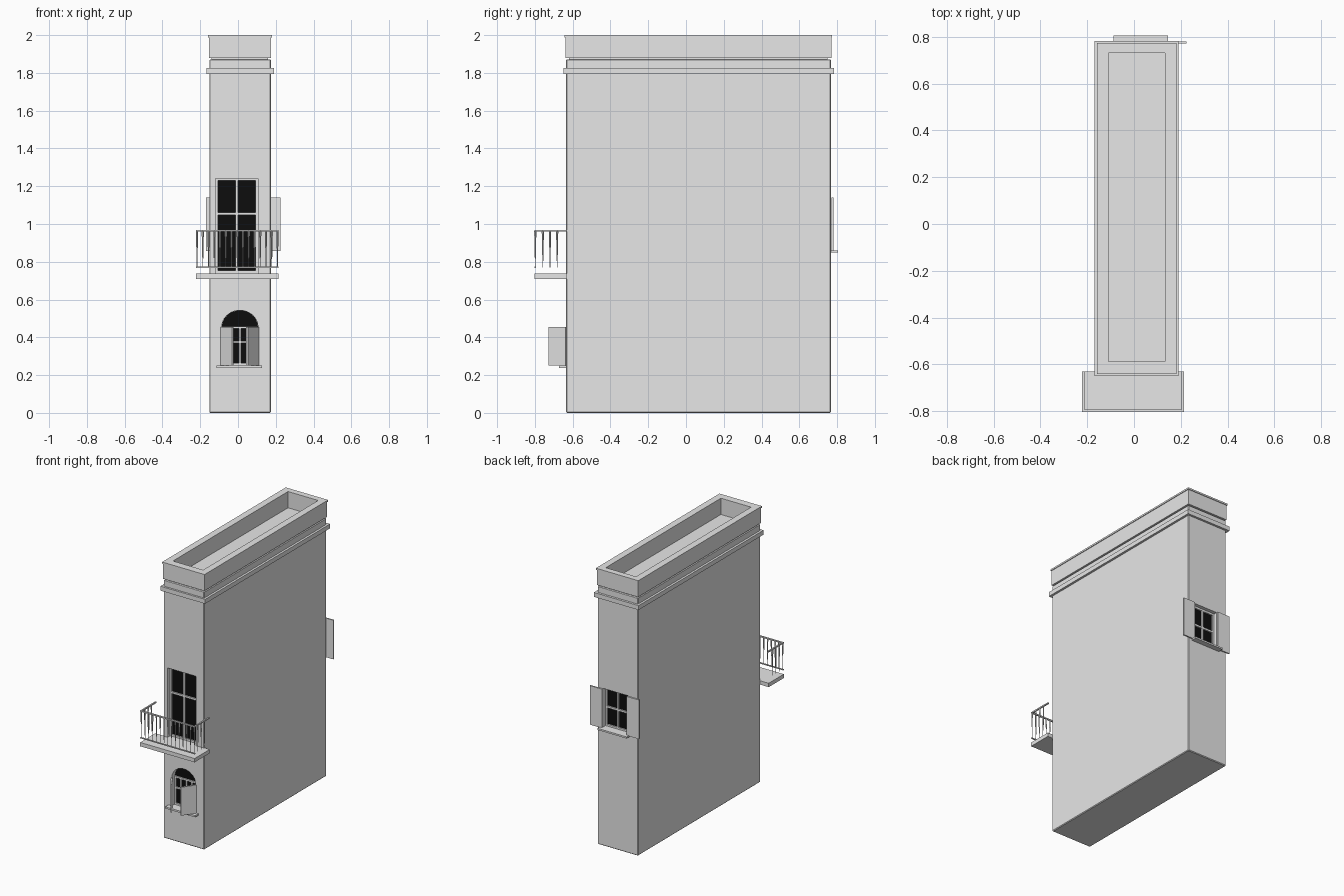
import bpy, bmesh, math
from mathutils import Matrix, Vector

if "Cube" in bpy.data.objects:
    bpy.data.objects.remove(bpy.data.objects["Cube"])


def material(name, c):
    m = bpy.data.materials.new(name)
    m.diffuse_color = (*c, 1)
    m.use_nodes = True
    m.node_tree.nodes["Principled BSDF"].inputs["Base Color"].default_value = m.diffuse_color
    return m


PLASTER = material("grey plaster", (0.8, 0.8, 0.8))
GLASS = material("black glass", (0.004, 0.004, 0.004))


def finish(name, bm, mat):
    bmesh.ops.recalc_face_normals(bm, faces=bm.faces)
    me = bpy.data.meshes.new(name)
    bm.to_mesh(me)
    bm.free()
    me.materials.append(mat)
    ob = bpy.data.objects.new(name, me)
    bpy.context.collection.objects.link(ob)
    return ob


def box(name, x, y, z, mat=PLASTER):
    bm = bmesh.new()
    bmesh.ops.create_cube(bm, size=1)
    for v in bm.verts:
        v.co = Vector([(r[0] + r[1]) / 2 + c * (r[1] - r[0]) for r, c in zip((x, y, z), v.co)])
    return finish(name, bm, mat)


def arch(name, cx, r, z0, spring, y0, y1, mat=PLASTER):
    # straight jambs with a half-round head, extruded along y
    pts = [(cx + r, z0)]
    pts += [(cx + r * math.cos(a), spring + 0.088 * math.sin(a))
            for a in [math.pi * i / 12 for i in range(13)]]
    pts.append((cx - r, z0))
    bm = bmesh.new()
    f = bm.faces.new([bm.verts.new((px, y0, pz)) for px, pz in pts])
    res = bmesh.ops.extrude_face_region(bm, geom=[f])
    bmesh.ops.translate(bm, vec=(0, y1 - y0, 0),
                        verts=[g for g in res["geom"] if isinstance(g, bmesh.types.BMVert)])
    return finish(name, bm, mat)


def cut(ob, cutter):
    cutter.hide_render = True
    mod = ob.modifiers.new("cut", 'BOOLEAN')
    mod.operation, mod.solver, mod.object = 'DIFFERENCE', 'EXACT', cutter
    bpy.context.view_layer.objects.active = ob
    bpy.ops.object.modifier_apply(modifier=mod.name)
    bpy.data.objects.remove(cutter)


def bars(name, x, z, y, cols, rows, w=0.012):
    # outer frame and glazing bars of a window
    y = (y - 0.006, y + 0.006)
    for i in range(cols + 1):
        c = x[0] + w / 2 + (x[1] - x[0] - w) * i / cols
        box(f"{name}_upright_{i}", (c - w / 2, c + w / 2), y, z)
    for c in rows:
        box(f"{name}_crossbar", x, y, (c - w / 2, c + w / 2))


X0, X1, F, B = -0.152, 0.174, -0.635, 0.767

# main block with slightly softened edges
body = box("body", (X0, X1), (F, B), (0, 1.872))
bev = body.modifiers.new("bevel", 'BEVEL')
bev.width, bev.segments = 0.005, 1
bpy.context.view_layer.objects.active = body
bpy.ops.object.modifier_apply(modifier="bevel")
cut(body, box("cutter", (-0.12, 0.106), (F - 0.1, F + 0.04), (0.737, 1.24)))
cut(body, arch("cutter", 0.01, 0.096, 0.25, 0.455, F - 0.1, F + 0.04))
cut(body, box("cutter", (-0.07, 0.127), (B - 0.04, B + 0.1), (0.86, 1.14)))

# cornice and hollow parapet
box("cornice", (-0.168, 0.19), (-0.649, 0.783), (1.793, 1.825))
for nm, o, z in (("parapet", 0.002, (1.878, 1.99)), ("parapet_cap", 0.007, (1.988, 2.0))):
    p = box(nm, (X0 - o, X1 + o), (F - o, B + o), z)
    cut(p, box("cutter", (-0.11, 0.132), (-0.588, 0.73), (1.8, 2.1)))
box("roof_floor", (-0.14, 0.16), (-0.62, 0.75), (1.868, 1.882))

# tall balcony door
g = F + 0.036
box("door_glass", (-0.12, 0.106), (g, g + 0.003), (0.74, 1.239), GLASS)
bars("door", (-0.12, 0.106), (0.74, 1.239), g - 0.004, 2, (0.746, 1.055, 1.236), 0.014)

# arched window
arch("arch_glass", 0.01, 0.0955, 0.251, 0.455, g, g + 0.003, GLASS)
bars("arch_window", (-0.084, 0.104), (0.251, 0.455), g - 0.004, 4, (0.257, 0.375, 0.452), 0.012)
box("arch_sill", (-0.113, 0.127), (-0.672, F + 0.03), (0.237, 0.25))

# half-open shutters beside the arched window
for side, hx in ((1, -0.088), (-1, 0.108)):
    s = box("arch_shutter", (0, 0.108) if side > 0 else (-0.108, 0),
            (-0.005, 0.005), (0.25, 0.455))
    s.data.transform(Matrix.Translation((hx, F, 0)) @ Matrix.Rotation(-side * math.radians(56), 4, 'Z'))

# back window with flat open shutters
b = B - 0.036
box("back_glass", (-0.07, 0.127), (b - 0.003, b), (0.86, 1.14), GLASS)
bars("back_window", (-0.07, 0.127), (0.86, 1.14), b + 0.004, 2, (0.867, 1.0, 1.133), 0.014)
box("back_sill", (-0.088, 0.145), (B - 0.03, 0.806), (0.849, 0.861))
for x in ((-0.169, -0.07), (0.127, 0.225)):
    box("back_shutter", x, (B + 0.004, B + 0.014), (0.857, 1.14))

# balcony slab and rails
L, R, N = -0.222, 0.214, -0.803
box("balcony_slab", (L, R), (N, F + 0.005), (0.709, 0.737))
box("front_top_rail", (L, R), (N, N + 0.01), (0.96, 0.969))
box("front_bottom_rail", (L, R), (N, N + 0.008), (0.767, 0.774))
for x in (L, R - 0.01):
    box("side_top_rail", (x, x + 0.01), (N, F + 0.005), (0.96, 0.969))


def baluster(x, y):
    # slim spindle tapering downwards
    bm = bmesh.new()
    bmesh.ops.create_cone(bm, cap_ends=True, segments=4, radius1=0.0015, radius2=0.006,
                          depth=0.192, matrix=Matrix.Translation((x, y, 0.867)))
    finish("baluster", bm, PLASTER)


for i in range(15):
    baluster(L + 0.005 + (R - L - 0.01) * i / 14, N + 0.005)
for x in (L + 0.005, R - 0.005):
    for y in (-0.758, -0.72, -0.682):
        baluster(x, y)
